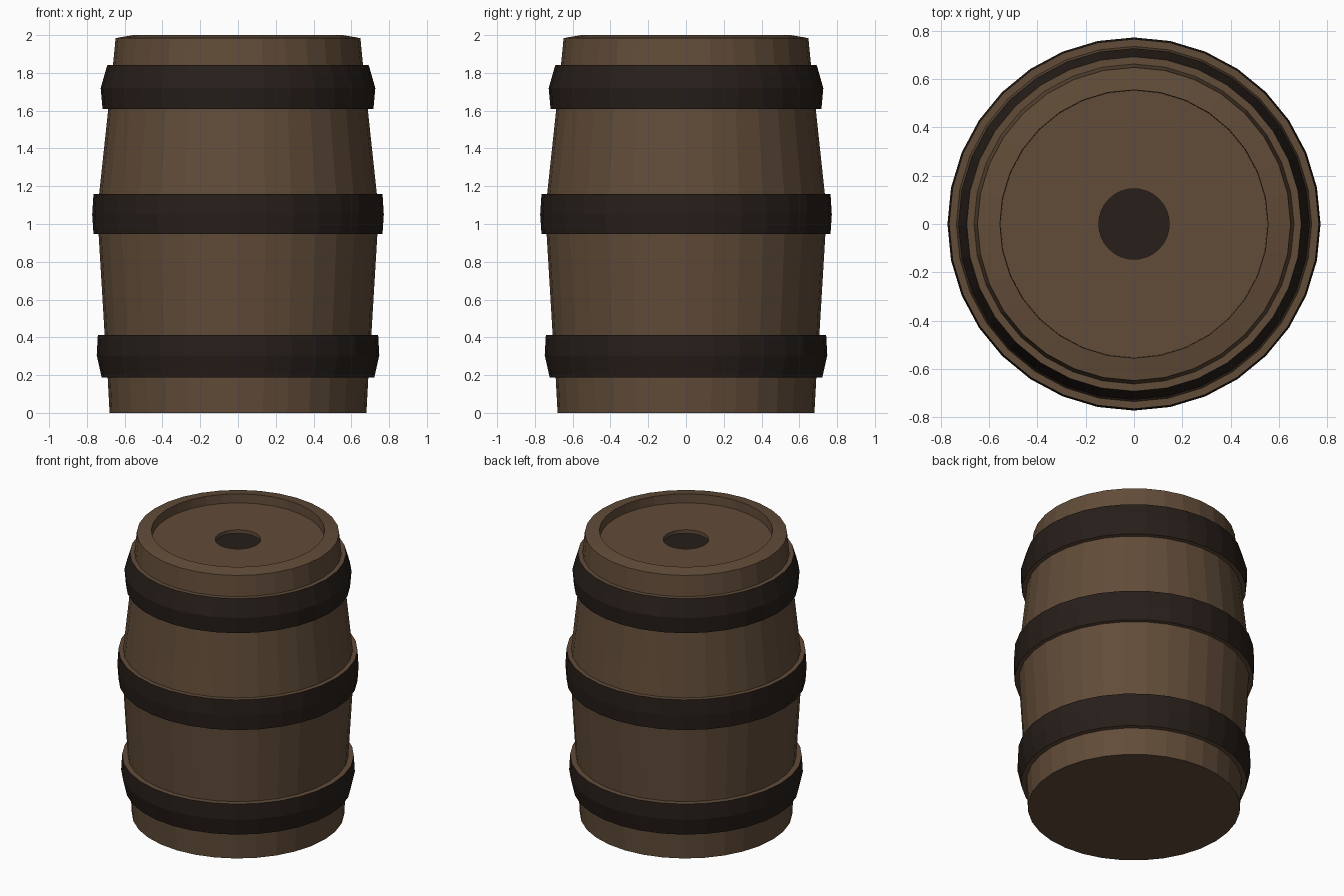
import bpy, bmesh
from math import sin, cos, pi

if "Cube" in bpy.data.objects:
    bpy.data.objects.remove(bpy.data.objects["Cube"])

SIDES = 32


def material(name, rgb):
    m = bpy.data.materials.new(name)
    m.diffuse_color = (*rgb, 1)
    m.use_nodes = True
    m.node_tree.nodes["Principled BSDF"].inputs["Base Color"].default_value = m.diffuse_color
    return m


wood = material("wood", (0.12, 0.072, 0.040))
iron = material("iron", (0.020, 0.013, 0.010))


def lathe(name, profile, dark_bands=(), cap_bottom=False, cap_top=False):
    """Spin an (r, z) profile, listed bottom to top, into flat-sided rings."""
    bm = bmesh.new()
    rings = [[bm.verts.new((r * cos(2 * pi * k / SIDES), r * sin(2 * pi * k / SIDES), z))
              for k in range(SIDES)] for r, z in profile]
    for i, (lo, hi) in enumerate(zip(rings, rings[1:])):
        for k in range(SIDES):
            n = (k + 1) % SIDES
            face = bm.faces.new((lo[k], lo[n], hi[n], hi[k]))
            face.material_index = int(i in dark_bands)
    if cap_bottom:
        bm.faces.new(rings[0][::-1])
    if cap_top:
        bm.faces.new(rings[-1]).material_index = 1
    mesh = bpy.data.meshes.new(name)
    bm.to_mesh(mesh)
    bm.free()
    mesh.materials.append(wood)
    mesh.materials.append(iron)
    obj = bpy.data.objects.new(name, mesh)
    bpy.context.collection.objects.link(obj)
    return obj


# Bulging body, sloped rim, recessed lid and dark bung hole
lathe("barrel_body",
      [(0.68, 0), (0.69, 0.188), (0.706, 0.413), (0.738, 0.946), (0.735, 1.16),
       (0.687, 1.608), (0.662, 1.841), (0.648, 1.984),
       (0.555, 2.0), (0.553, 1.937), (0.146, 1.937), (0.146, 1.912)],
      cap_bottom=True, cap_top=True)

# Hoops: dark outer faces with wooden ledges above and below
hoops = {
    "lower_hoop": [(0.69, 0.188), (0.722, 0.188), (0.748, 0.305), (0.742, 0.413), (0.706, 0.413)],
    "middle_hoop": [(0.738, 0.946), (0.765, 0.946), (0.772, 1.05), (0.765, 1.16), (0.735, 1.16)],
    "upper_hoop": [(0.687, 1.608), (0.717, 1.608), (0.727, 1.72), (0.692, 1.841), (0.662, 1.841)],
}
for name, profile in hoops.items():
    lathe(name, profile, dark_bands=(1, 2))
